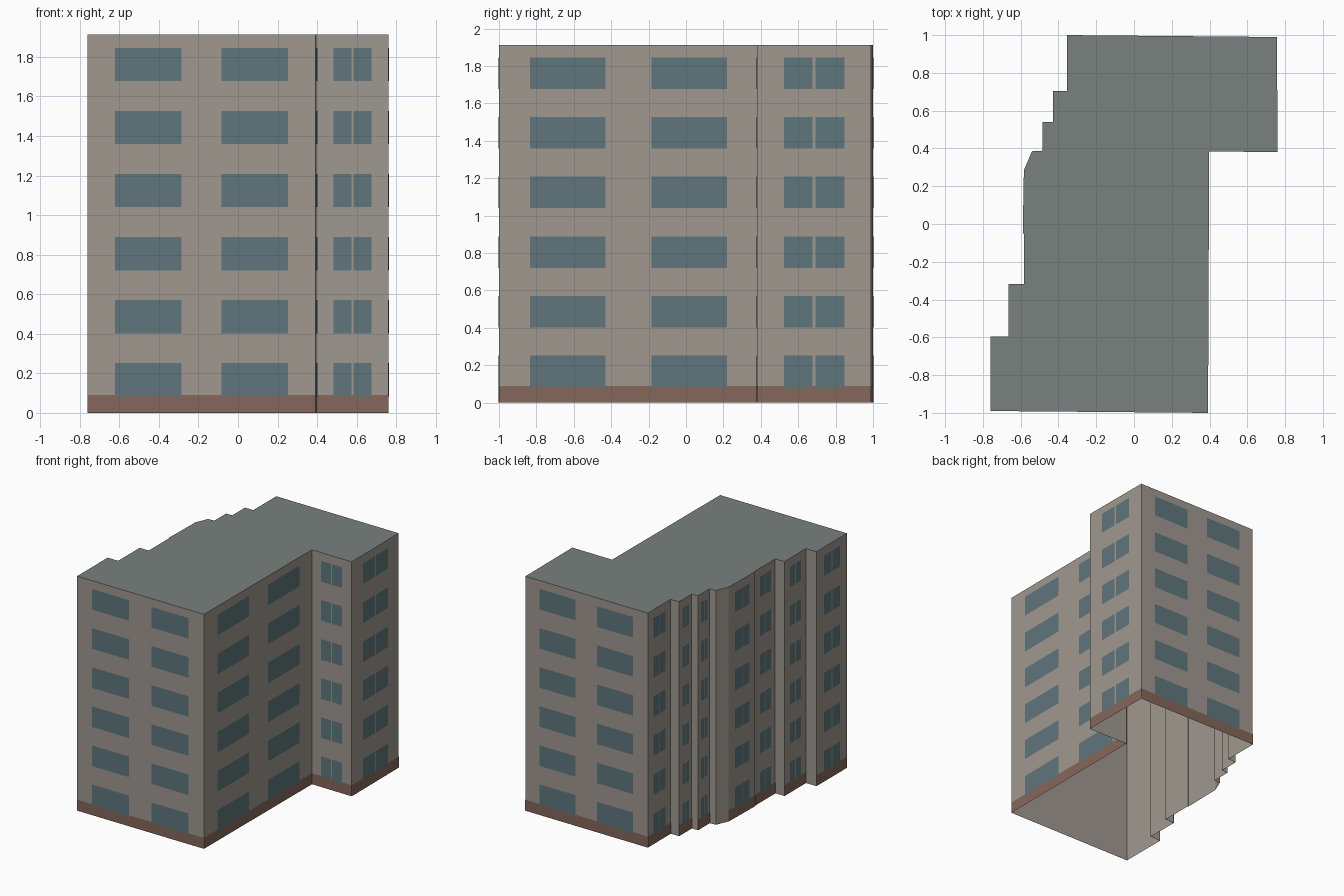
import bpy
from mathutils import Vector

if "Cube" in bpy.data.objects:
    bpy.data.objects.remove(bpy.data.objects["Cube"])

HEIGHT, PLINTH, EPS = 1.912, 0.09, 0.002
FLOORS, FLOOR_STEP, SILL, WIN_H = 6, 0.319, 0.083, 0.168

# footprint, counter-clockwise from the front left corner
FOOT = [(-0.76, -0.99), (0.392, -1.0), (0.398, 0.385), (0.76, 0.38), (0.757, 0.99),
        (-0.355, 1.0), (-0.355, 0.705), (-0.43, 0.705), (-0.43, 0.54),
        (-0.485, 0.54), (-0.485, 0.388), (-0.54, 0.385), (-0.583, 0.285),
        (-0.589, -0.05), (-0.583, -0.05), (-0.583, -0.318), (-0.665, -0.318),
        (-0.665, -0.595), (-0.76, -0.595)]
EDGES = [(Vector(a), Vector(b)) for a, b in zip(FOOT, FOOT[1:] + FOOT[:1])]


def make(name, polys, color):
    verts, faces = [], []
    for p in polys:
        faces.append(range(len(verts), len(verts) + len(p)))
        verts += p
    mesh = bpy.data.meshes.new(name)
    mesh.from_pydata(verts, [], [list(f) for f in faces])
    mat = bpy.data.materials.new(name + "_paint")
    mat.diffuse_color = (*color, 1)
    mat.use_nodes = True
    mat.node_tree.nodes["Principled BSDF"].inputs["Base Color"].default_value = mat.diffuse_color
    mesh.materials.append(mat)
    bpy.context.collection.objects.link(bpy.data.objects.new(name, mesh))


def panel(a, b, t0, t1, z0, z1, out=0.0):
    """Upright rectangle on wall a-b between fractions t0 and t1."""
    d = (b - a).normalized()
    off = Vector((d.y, -d.x)) * out
    p, q = a.lerp(b, t0) + off, a.lerp(b, t1) + off
    return [(p.x, p.y, z0), (q.x, q.y, z0), (q.x, q.y, z1), (p.x, p.y, z1)]


# outer walls, open underneath, and flat roof
make("walls", [panel(a, b, 0, 1, 0, HEIGHT) for a, b in EDGES], (0.35, 0.315, 0.28))
make("roof", [[(x, y, HEIGHT) for x, y in FOOT]], (0.19, 0.22, 0.205))

# plinth and windows only on the main walls, not the short returns
main_walls = [(a, b) for a, b in EDGES if (b - a).length > 0.12]
make("plinth", [panel(a, b, 0, 1, 0, PLINTH, EPS) for a, b in main_walls],
     (0.235, 0.135, 0.105))

# long walls carry two wide windows, shorter ones a close pair
windows = []
for a, b in main_walls:
    wide = (b - a).length > 1
    spans = [(0.12, 0.412), (0.588, 0.88)] if wide else [(0.235, 0.487), (0.513, 0.765)]
    for floor in range(FLOORS):
        z = SILL + floor * FLOOR_STEP
        windows += [panel(a, b, t0, t1, z, z + WIN_H, 2 * EPS) for t0, t1 in spans]
make("windows", windows, (0.115, 0.18, 0.205))
